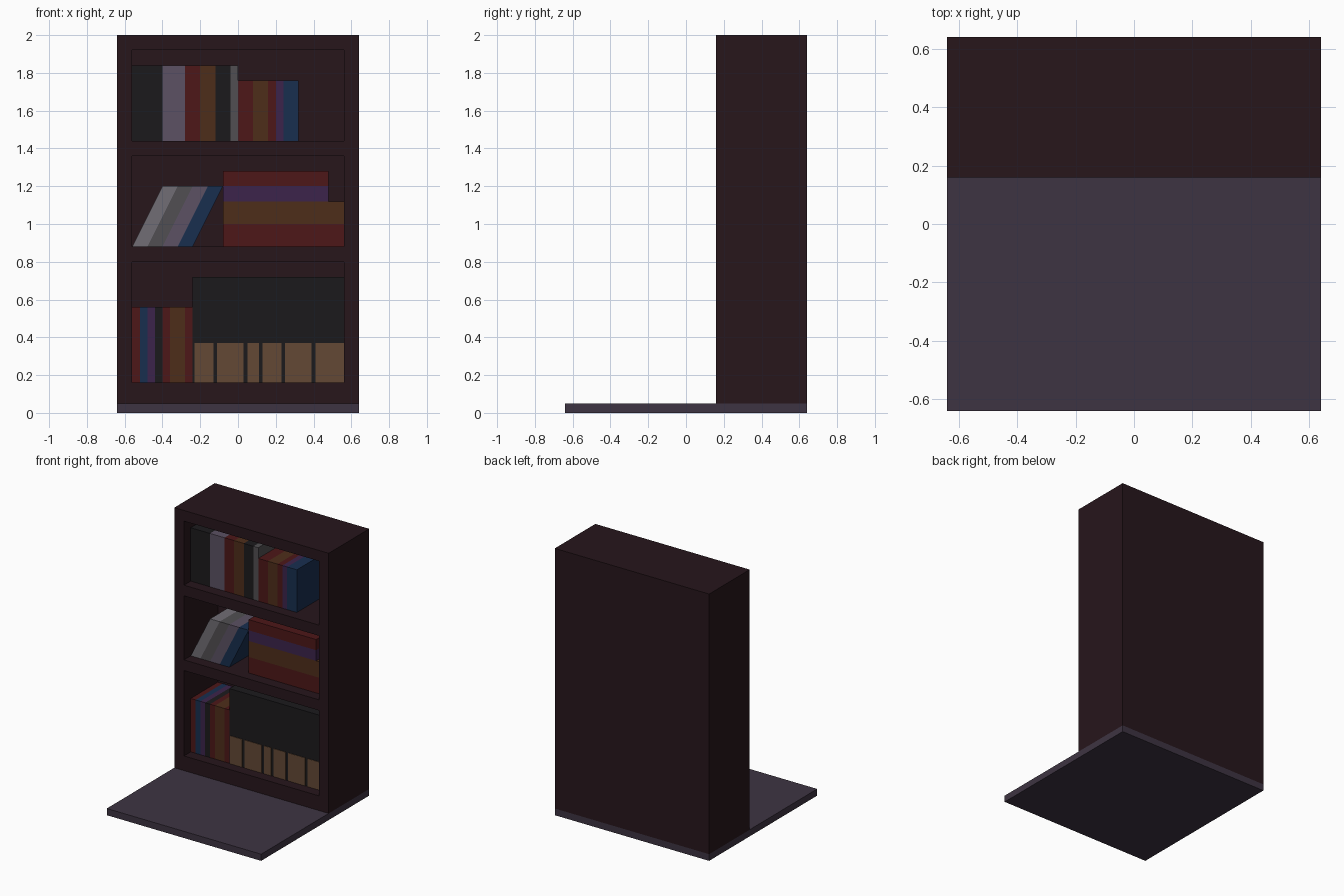
import bpy, bmesh

if "Cube" in bpy.data.objects:
    bpy.data.objects.remove(bpy.data.objects["Cube"])

# Colours as sRGB, converted to linear
COLOURS = {
    "wood": (43, 28, 33), "floor": (64, 55, 68), "black": (33, 32, 34),
    "lilac": (92, 82, 99), "red": (78, 29, 30), "brown": (79, 49, 32),
    "grey": (82, 80, 83), "silver": (112, 109, 116), "purple": (62, 40, 76),
    "blue": (30, 50, 80), "paper": (99, 74, 56),
}
mats = {}
for key, rgb in COLOURS.items():
    m = bpy.data.materials.new(key)
    m.diffuse_color = [(c / 255) ** 2.2 for c in rgb] + [1]
    m.use_nodes = True
    m.node_tree.nodes["Principled BSDF"].inputs["Base Color"].default_value = m.diffuse_color
    mats[key] = m


def block(name, colour, x0, x1, y0, y1, z0, z1, lean=0.0):
    """Box between limits; lean shifts its top along x."""
    bm = bmesh.new()
    bmesh.ops.create_cube(bm, size=1)
    for v in bm.verts:
        fx, fy, fz = (c + 0.5 for c in v.co)
        v.co = (x0 + fx * (x1 - x0) + fz * lean,
                y0 + fy * (y1 - y0), z0 + fz * (z1 - z0))
    me = bpy.data.meshes.new(name)
    bm.to_mesh(me)
    bm.free()
    me.materials.append(mats[colour])
    ob = bpy.data.objects.new(name, me)
    bpy.context.collection.objects.link(ob)
    return ob


FRONT, BACK = 0.24, 0.56


def book_row(name, x, z0, z1, books, lean=0.0):
    """Upright books side by side: (colour, thickness)."""
    for i, (colour, w) in enumerate(books, 1):
        block(f"{name}_{i}", colour, x, x + w, FRONT, BACK, z0, z1, lean)
        x += w


# Floor slab
block("floor_slab", "floor", -0.64, 0.64, -0.64, 0.64, 0, 0.05)

# Bookcase with three recesses cut from the front
case = block("bookcase", "wood", -0.64, 0.64, 0.16, 0.64, 0.05, 2.0)
for i, (z0, z1) in enumerate([(0.16, 0.80), (0.88, 1.36), (1.44, 1.92)], 1):
    cutter = block(f"recess_cutter_{i}", "wood", -0.56, 0.56, 0.0, BACK, z0, z1)
    cutter.hide_render = True
    cutter.hide_viewport = True
    cut = case.modifiers.new(f"recess_{i}", "BOOLEAN")
    cut.operation = "DIFFERENCE"
    cut.solver = "EXACT"
    cut.object = cutter

# Top shelf: tall row then shorter row
book_row("top_tall_book", -0.56, 1.44, 1.84, [
    ("black", 0.16), ("lilac", 0.12), ("red", 0.08),
    ("brown", 0.08), ("black", 0.08), ("grey", 0.04)])
book_row("top_short_book", 0.0, 1.44, 1.76, [
    ("red", 0.08), ("brown", 0.08), ("red", 0.04),
    ("purple", 0.04), ("blue", 0.08)])

# Middle shelf: leaning books and a lying stack
book_row("leaning_book", -0.56, 0.88, 1.20, [
    ("silver", 0.08), ("grey", 0.08), ("lilac", 0.08), ("blue", 0.08)], lean=0.16)
z = 0.88
for i, (colour, x1, h) in enumerate([("red", 0.56, 0.12), ("brown", 0.56, 0.12),
                                     ("purple", 0.48, 0.08), ("red", 0.48, 0.08)], 1):
    block(f"stacked_book_{i}", colour, -0.08, x1, FRONT, BACK, z, z + h)
    z += h

# Bottom shelf: small books, dark box and paper bundles on its front
book_row("bottom_book", -0.56, 0.16, 0.56, [
    ("red", 0.04), ("blue", 0.04), ("purple", 0.04), ("black", 0.04),
    ("red", 0.04), ("brown", 0.08), ("red", 0.04)])
block("dark_box", "black", -0.24, 0.56, FRONT, BACK, 0.16, 0.72)
for i, (x0, x1) in enumerate([(-0.23, -0.13), (-0.11, 0.03), (0.05, 0.11),
                              (0.13, 0.23), (0.25, 0.39), (0.41, 0.56)], 1):
    block(f"paper_bundle_{i}", "paper", x0, x1, FRONT - 0.004, FRONT + 0.02, 0.16, 0.37)
